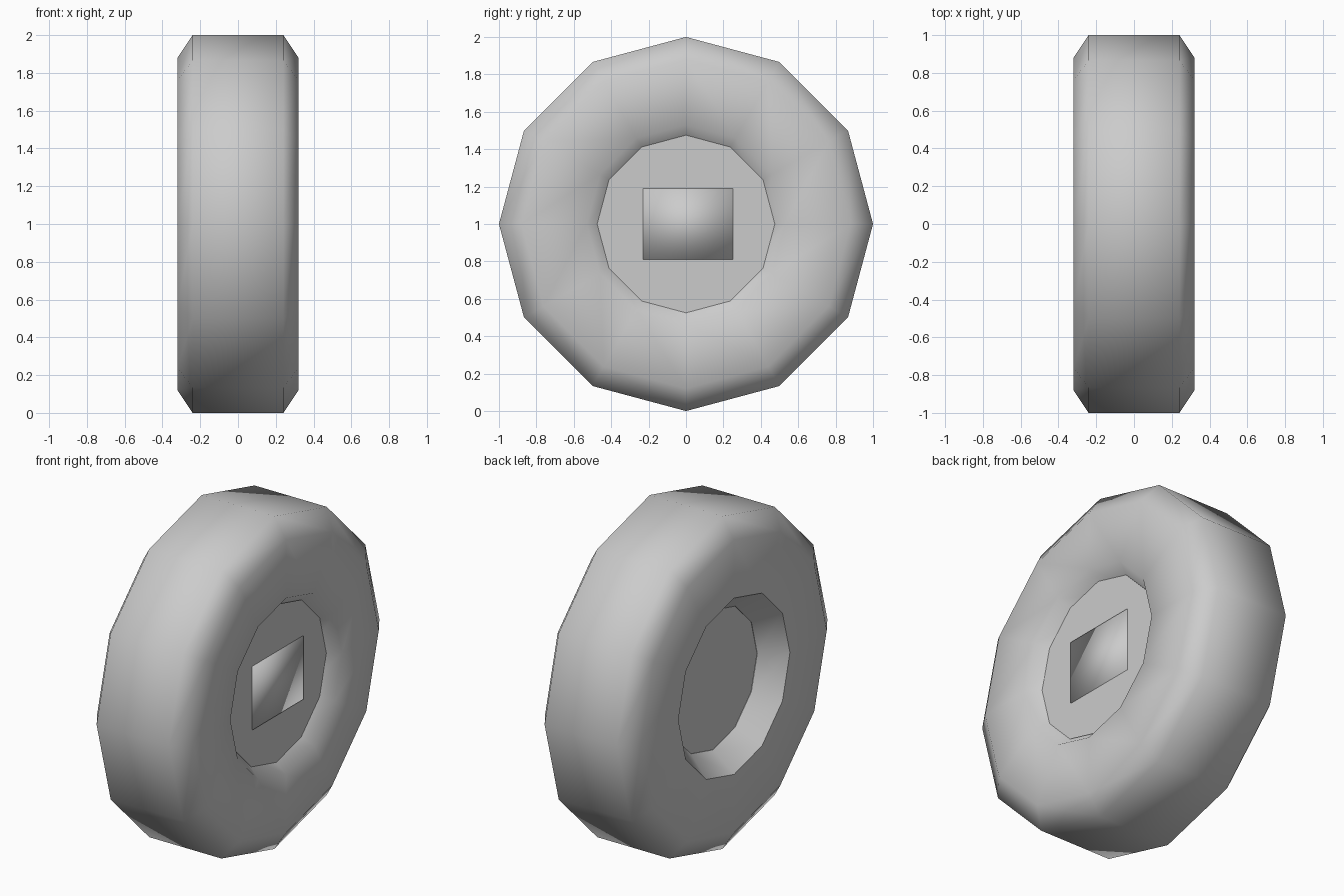
import bpy, bmesh, math

if "Cube" in bpy.data.objects:
    bpy.data.objects.remove(bpy.data.objects["Cube"])

SIDES = 12
CENTRE_Z = 1.0


def lathe(name, profile, closed=False):
    """Revolve (x, radius) points around the wheel axle."""
    bm = bmesh.new()
    rings = []
    for x, r in profile:
        rings.append([bm.verts.new((x, r * math.sin(a), r * math.cos(a) + CENTRE_Z))
                      for a in (2 * math.pi * i / SIDES for i in range(SIDES))])
    pairs = list(zip(rings, rings[1:]))
    if closed:
        pairs.append((rings[-1], rings[0]))
    for a, b in pairs:
        for i in range(SIDES):
            j = (i + 1) % SIDES
            bm.faces.new((a[i], a[j], b[j], b[i]))
    if not closed:
        bm.faces.new(rings[0])
        bm.faces.new(rings[-1])
    bmesh.ops.recalc_face_normals(bm, faces=bm.faces)
    mesh = bpy.data.meshes.new(name)
    bm.to_mesh(mesh)
    bm.free()
    obj = bpy.data.objects.new(name, mesh)
    bpy.context.collection.objects.link(obj)
    return obj


# Tyre: chamfered tread, flat sidewalls and conical openings on both sides
half = [(0.24, 1.0), (0.32, 0.88), (0.32, 0.53), (0.18, 0.42)]
tyre = lathe("tyre", half + [(-x, r) for x, r in reversed(half)], closed=True)
mesh = tyre.data
for poly in mesh.polygons:
    poly.use_smooth = True
# Crisp edges around the open inner side and where the cones meet the bore
for edge in mesh.edges:
    a, b = (mesh.vertices[i].co for i in edge.vertices)
    radius = math.hypot(a.y, a.z - CENTRE_Z)
    same_ring = abs(a.x - b.x) < 0.001
    if same_ring and (radius < 0.45 or (radius < 0.6 and a.x < 0)):
        edge.use_edge_sharp = True

# Hub: shallow on the outer side, deep-set on the inner side
lathe("hub", [(-0.178, 0.42), (0.17, 0.42), (0.255, 0.475)])

# Axle block end, almost flush with the outer hub face
bpy.ops.mesh.primitive_cube_add(size=1, location=(0.16, 0.01, 1.0))
axle = bpy.context.object
axle.name = "axle_end"
axle.scale = (0.2, 0.48, 0.38)
bpy.ops.object.transform_apply(location=False, rotation=False, scale=True)
bpy.ops.object.shade_smooth()
